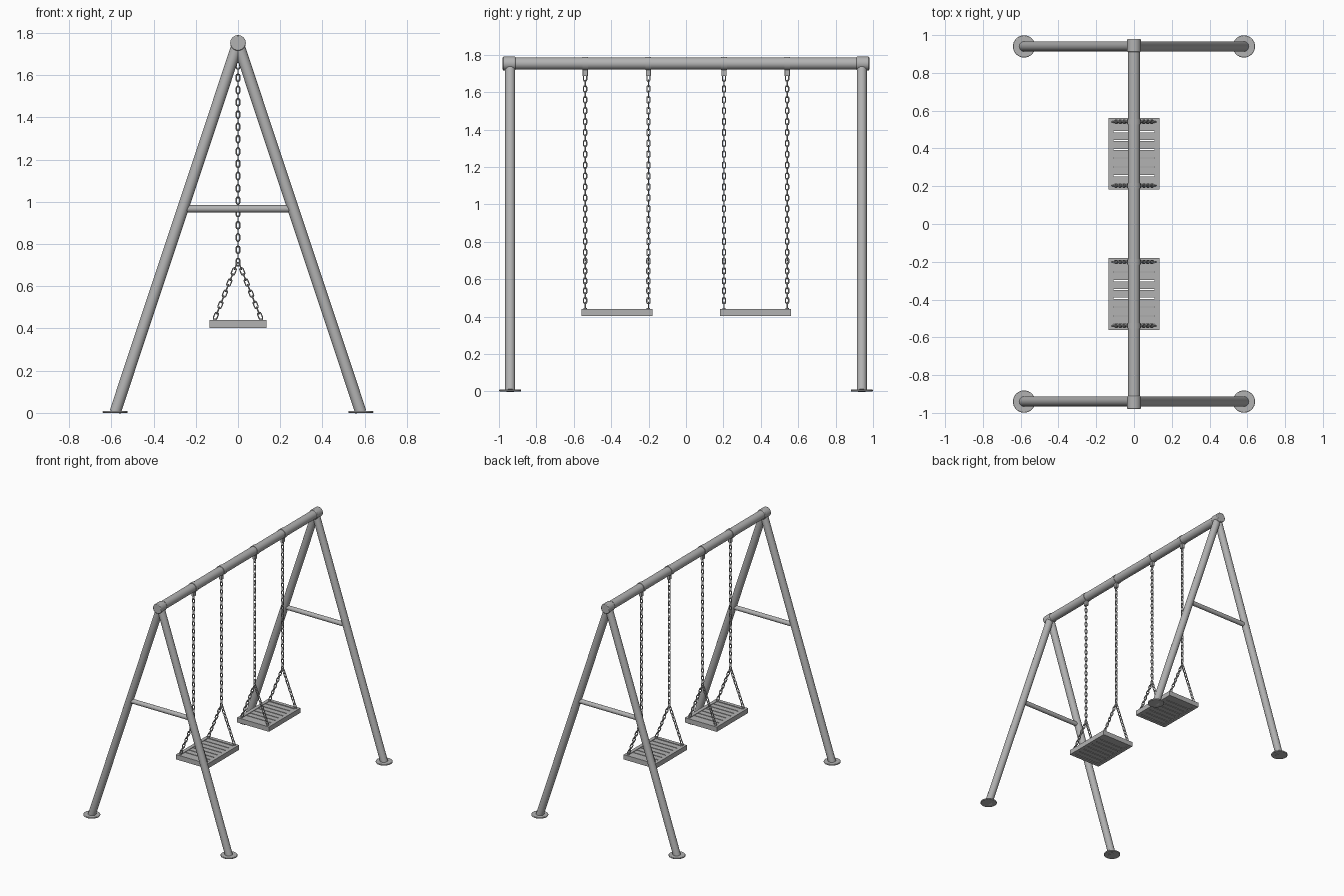
import bpy, bmesh, math
from mathutils import Vector, Matrix

cube = bpy.data.objects.get("Cube")
if cube:
    bpy.data.objects.remove(cube, do_unlink=True)

steel = bpy.data.materials.new("grey steel")
steel.use_nodes = True
GREY = (0.45, 0.45, 0.45, 1)
steel.diffuse_color = GREY
steel.node_tree.nodes["Principled BSDF"].inputs["Base Color"].default_value = GREY


def activate(obj):
    bpy.ops.object.select_all(action='DESELECT')
    obj.select_set(True)
    bpy.context.view_layer.objects.active = obj


def finish(name, bm, bevel=0):
    mesh = bpy.data.meshes.new(name)
    bm.to_mesh(mesh)
    bm.free()
    mesh.materials.append(steel)
    obj = bpy.data.objects.new(name, mesh)
    bpy.context.collection.objects.link(obj)
    if bevel:
        mod = obj.modifiers.new("Bevel", 'BEVEL')
        mod.width, mod.segments, mod.limit_method = bevel, 2, 'ANGLE'
    activate(obj)
    bpy.ops.object.shade_smooth_by_angle()
    return obj


def tube(name, a, b, radius, sides=32, bevel=0):
    a, b = Vector(a), Vector(b)
    axis = b - a
    turn = axis.to_track_quat('Z', 'Y').to_matrix().to_4x4()
    bm = bmesh.new()
    bmesh.ops.create_cone(bm, cap_ends=True, segments=sides, radius1=radius, radius2=radius,
                          depth=axis.length, matrix=Matrix.Translation((a + b) / 2) @ turn)
    return finish(name, bm, bevel)


def add_box(bm, centre, size):
    bmesh.ops.create_cube(bm, size=1, matrix=Matrix.Translation(centre) @ Matrix.Diagonal((*size, 1)))


# Chain: interlocking stadium-shaped links, each a quarter turn from the last
HALF_LENGTH, HALF_WIDTH, WIRE, PITCH = 0.018, 0.0085, 0.0034, 0.029


def chain(name, a, b):
    a, b = Vector(a), Vector(b)
    along = (b - a).normalized()
    sides = (Vector((0, 1, 0)), along.cross(Vector((0, 1, 0))))
    curve = bpy.data.curves.new(name, 'CURVE')
    curve.dimensions = '3D'
    curve.bevel_depth, curve.bevel_resolution = WIRE, 1
    count = round((b - a).length / PITCH)
    straight = HALF_LENGTH - HALF_WIDTH
    for i in range(count):
        middle = a.lerp(b, (i + 0.5) / count)
        side = sides[i % 2]
        spline = curve.splines.new('POLY')
        spline.points.add(11)
        for k, point in enumerate(spline.points):
            half = k // 6
            t = math.pi * (half + (k % 6) / 5)
            shift = straight if half == 0 else -straight
            p = middle + along * (shift + HALF_WIDTH * math.sin(t)) + side * HALF_WIDTH * math.cos(t)
            point.co = (*p, 1)
        spline.use_cyclic_u = True
    curve.materials.append(steel)
    obj = bpy.data.objects.new(name, curve)
    bpy.context.collection.objects.link(obj)
    activate(obj)
    bpy.ops.object.convert(target='MESH')
    bpy.ops.object.shade_smooth_by_angle()


# Main frame
BEAM_Z, LEG_X, LEG_Y = 1.753, 0.582, 0.94
tube("top_beam", (0, -0.95, BEAM_Z), (0, 0.95, BEAM_Z), 0.032)
for end, s in (("front", -1), ("back", 1)):
    y = s * LEG_Y
    tube(end + "_beam_cap", (0, s * 0.911, BEAM_Z), (0, s * 0.98, BEAM_Z), 0.037, bevel=0.005)
    tube(end + "_crossbar", (-0.26, y, 0.967), (0.26, y, 0.967), 0.017, 24)
    for side, x in (("right", -LEG_X), ("left", LEG_X)):
        tube(f"{end}_{side}_leg", (x, y, 0.004), (0, y, BEAM_Z), 0.027)
        tube(f"{end}_{side}_foot", (x, y, 0), (x, y, 0.01), 0.059, bevel=0.003)

# Swings
SEAT_X, SEAT_Y, SEAT_LOW, SEAT_TOP, RIM = 0.135, 0.19, 0.403, 0.44, 0.027
SLATS, JOIN_Z = 7, 0.71
for label, cy in (("front", -0.37), ("back", 0.372)):
    # Seat rim
    mid, height = (SEAT_LOW + SEAT_TOP) / 2, SEAT_TOP - SEAT_LOW
    bm = bmesh.new()
    for s in (-1, 1):
        add_box(bm, (s * (SEAT_X - RIM / 2), cy, mid), (RIM, 2 * SEAT_Y, height))
        add_box(bm, (0, cy + s * (SEAT_Y - RIM / 2), mid), (2 * (SEAT_X - RIM), RIM, height))
    finish(label + "_seat_rim", bm)

    # Seat slats
    bm = bmesh.new()
    pitch = 2 * (SEAT_Y - RIM) / SLATS
    for i in range(SLATS):
        y = cy + (i - (SLATS - 1) / 2) * pitch
        add_box(bm, (0, y, mid), (2 * (SEAT_X - RIM), pitch - 0.006, height - 0.008))
    finish(label + "_seat_slats", bm)

    for s in (-1, 1):
        y = cy + s * 0.169
        tag = f"{label}_{'near' if s < 0 else 'far'}"
        # Hanger band and tab
        tube(tag + "_hanger_band", (0, y - 0.015, BEAM_Z), (0, y + 0.015, BEAM_Z), 0.0355)
        bm = bmesh.new()
        add_box(bm, (0, y, 1.708), (0.022, 0.028, 0.046))
        finish(tag + "_hanger_tab", bm, 0.003)
        # Upper chain and the two spreading chains
        chain(tag + "_upper_chain", (0, y, 1.69), (0, y, JOIN_Z - 0.01))
        for side, x in (("right", -0.11), ("left", 0.11)):
            chain(f"{tag}_{side}_chain", (x * 0.04, y, JOIN_Z), (x, y, SEAT_TOP + 0.006))
            tube(f"{tag}_{side}_chain_mount", (x, y, SEAT_TOP - 0.002), (x, y, SEAT_TOP + 0.007), 0.009, 12)
